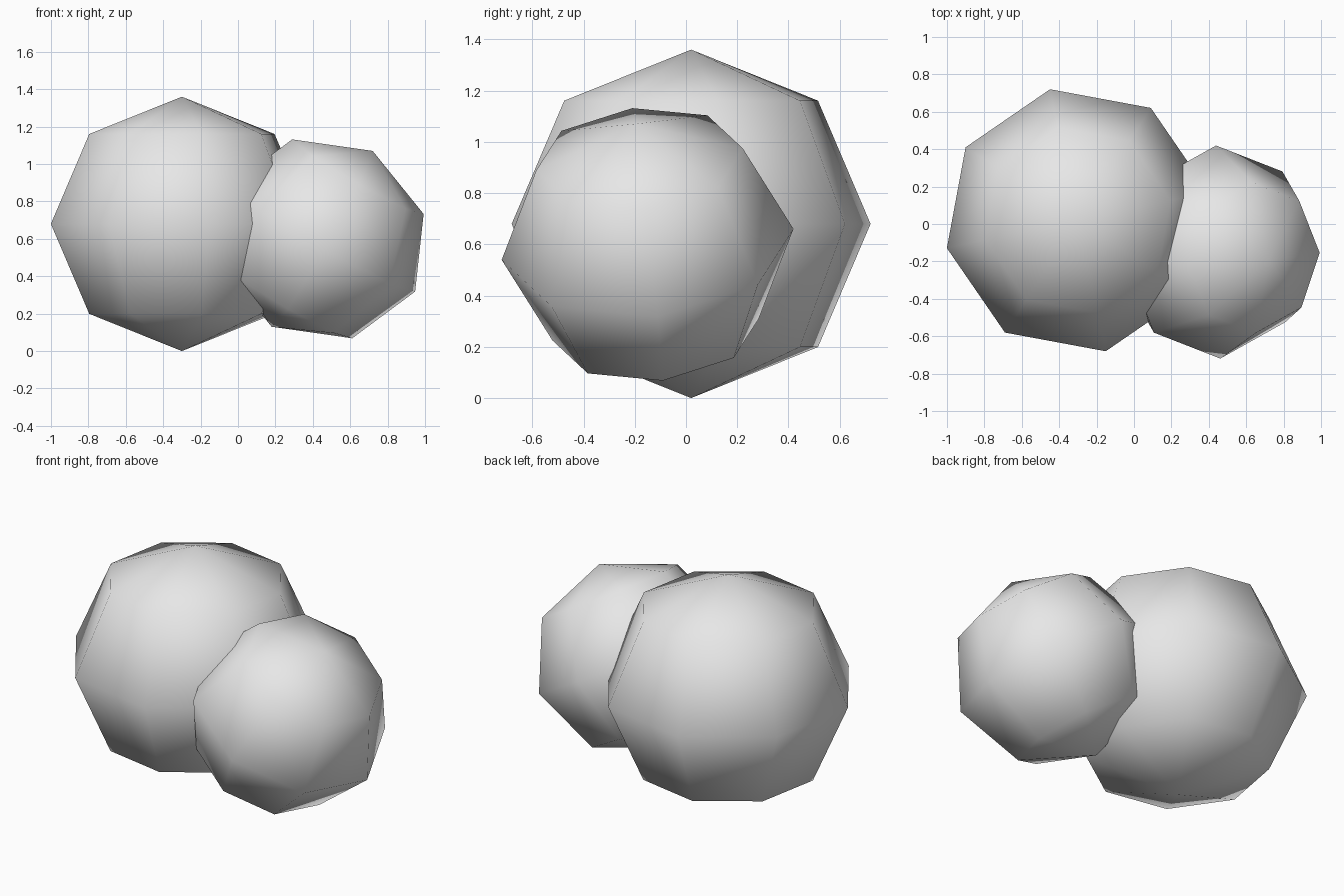
import bpy
import math
from mathutils import Matrix, Vector

cube = bpy.data.objects.get("Cube")
if cube:
    bpy.data.objects.remove(cube, do_unlink=True)

# One plain grey for both lumps
grey = bpy.data.materials.new("light_grey")
grey.use_nodes = True
colour = (0.8, 0.8, 0.8, 1)
grey.diffuse_color = colour
grey.node_tree.nodes["Principled BSDF"].inputs["Base Color"].default_value = colour

RADIUS, HALF_HEIGHT = 0.716, 0.68


def lump(name, centre, rotation, size):
    """Smooth eight-sided ball, slightly flattened along its own axis."""
    bpy.ops.mesh.primitive_uv_sphere_add(segments=8, ring_count=4, radius=1)
    ob = bpy.context.object
    ob.name = name
    scale = Matrix.Diagonal((RADIUS * size, RADIUS * size, HALF_HEIGHT * size, 1))
    ob.data.transform(rotation.to_4x4() @ scale)
    ob.location = centre
    ob.data.materials.append(grey)
    bpy.ops.object.shade_smooth()
    return ob


# Large upright ball
lump("large_ball", (-0.3, 0.02, 0.68), Matrix.Rotation(math.radians(12), 3, "Z"), 1)

# Smaller ball, leaning towards the left
x_axis = Vector((0.875, 0.07, -0.496)).normalized()
z_axis = x_axis.cross(Vector((-0.017, 0.995, 0.104))).normalized()
y_axis = z_axis.cross(x_axis)
tilt = Matrix((x_axis, y_axis, z_axis)).transposed()
lump("small_ball", (0.45, -0.15, 0.6), tilt, 0.8)
